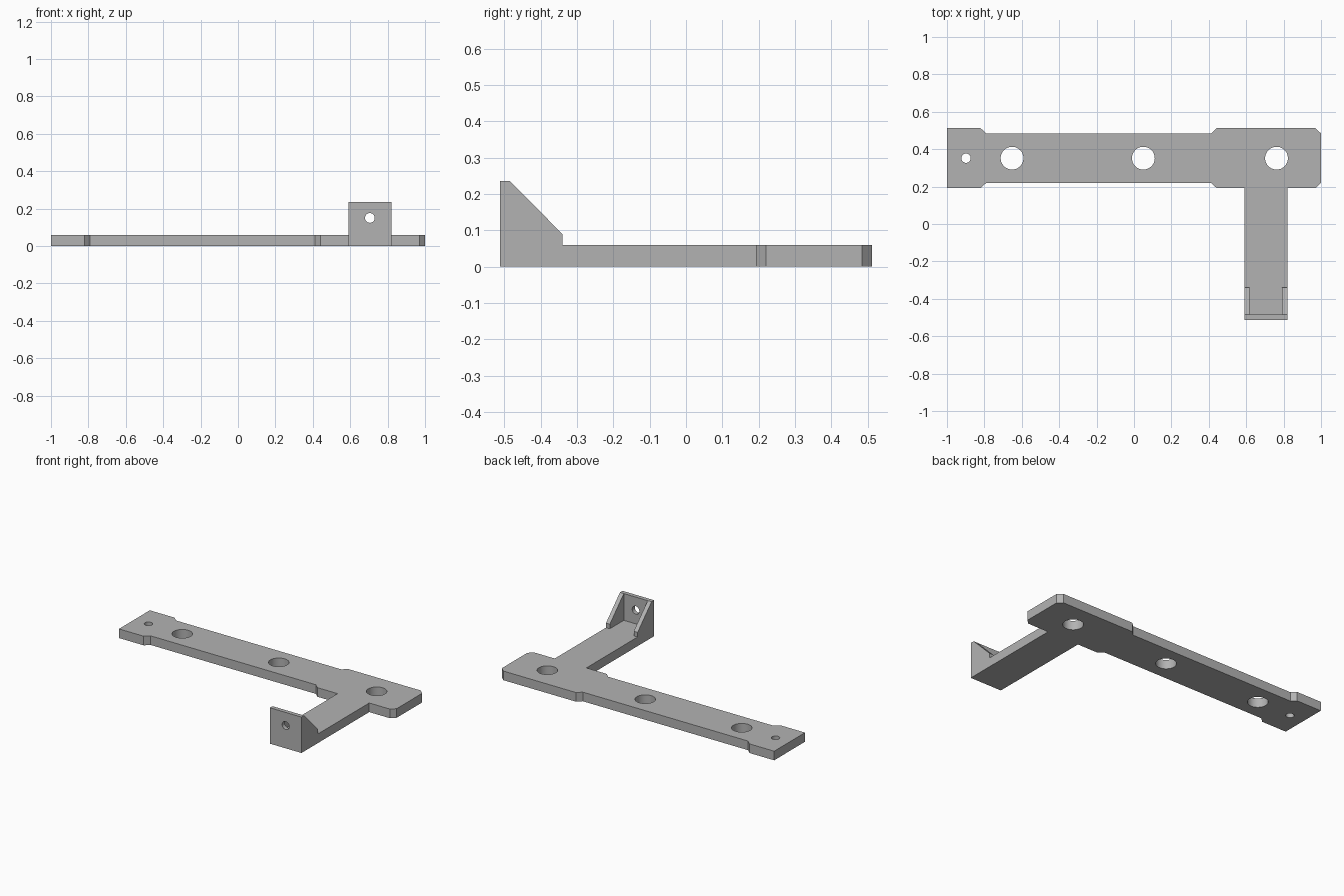
import bpy
import bmesh
import math
from mathutils import Vector

if "Cube" in bpy.data.objects:
    bpy.data.objects.remove(bpy.data.objects["Cube"], do_unlink=True)

THICK = 0.06                 # bar thickness
MID_Y = 0.352                # centre line of the long bar
ARM_L, ARM_R = 0.59, 0.82    # arm sides
FRONT, WALL_BACK = -0.512, -0.485
TOP = 0.236
RIB = 0.028

grey = bpy.data.materials.new("plain grey")
grey.use_nodes = True
grey.diffuse_color = (0.45, 0.45, 0.45, 1)
grey.node_tree.nodes["Principled BSDF"].inputs["Base Color"].default_value = grey.diffuse_color


def prism(name, points, depth):
    """Extrude a closed planar outline along the depth vector."""
    bm = bmesh.new()
    face = bm.faces.new([bm.verts.new(p) for p in points])
    moved = bmesh.ops.extrude_face_region(bm, geom=[face])["geom"]
    bmesh.ops.translate(bm, vec=Vector(depth),
                        verts=[v for v in moved if isinstance(v, bmesh.types.BMVert)])
    bmesh.ops.recalc_face_normals(bm, faces=bm.faces)
    mesh = bpy.data.meshes.new(name)
    bm.to_mesh(mesh)
    bm.free()
    mesh.materials.append(grey)
    obj = bpy.data.objects.new(name, mesh)
    bpy.context.collection.objects.link(obj)
    return obj


def combine(target, tool, operation):
    """Apply a boolean and remove the tool object."""
    mod = target.modifiers.new(operation.lower(), 'BOOLEAN')
    mod.operation, mod.object, mod.solver = operation, tool, 'EXACT'
    bpy.context.view_layer.objects.active = target
    bpy.ops.object.modifier_apply(modifier=mod.name)
    bpy.data.objects.remove(tool, do_unlink=True)


def drill(target, x, y, z, radius, along_y=False):
    """Cut a round hole through the target."""
    bpy.ops.mesh.primitive_cylinder_add(
        vertices=48, radius=radius, depth=0.16, location=(x, y, z),
        rotation=(math.pi / 2 if along_y else 0, 0, 0))
    cutter = bpy.context.object
    cutter.data.materials.append(grey)
    combine(target, cutter, 'DIFFERENCE')


# Long bar: half outline (x, distance from centre line), mirrored front to back
half = [(-1, 0.16), (-0.82, 0.16), (-0.79, 0.132), (0.412, 0.132),
        (0.442, 0.16), (0.97, 0.16), (1, 0.132)]
outline = [(x, MID_Y + d, 0) for x, d in half]
outline += [(x, MID_Y - d, 0) for x, d in reversed(half)]
bracket = prism("mounting_bracket", outline, (0, 0, THICK))

# Arm reaching forward
arm = prism("arm", [(ARM_L, FRONT, 0), (ARM_R, FRONT, 0),
                    (ARM_R, MID_Y - 0.1, 0), (ARM_L, MID_Y - 0.1, 0)], (0, 0, THICK))
combine(bracket, arm, 'UNION')

# Upright front wall
wall = prism("front_wall", [(ARM_L, FRONT, 0), (ARM_R, FRONT, 0),
                            (ARM_R, WALL_BACK, 0), (ARM_L, WALL_BACK, 0)], (0, 0, TOP))
combine(bracket, wall, 'UNION')

# Sloped side ribs
for x in (ARM_L, ARM_R - RIB):
    rib = prism("side_rib", [(x, FRONT, 0), (x, FRONT, TOP), (x, WALL_BACK, TOP),
                             (x, -0.34, 0.09), (x, -0.34, 0)], (RIB, 0, 0))
    combine(bracket, rib, 'UNION')

# Bolt holes in the bar, pilot hole at the end, screw hole in the wall
for x in (-0.652, 0.05, 0.762):
    drill(bracket, x, MID_Y, THICK / 2, 0.061)
drill(bracket, -0.898, MID_Y, THICK / 2, 0.025)
drill(bracket, (ARM_L + ARM_R) / 2, FRONT, 0.15, 0.026, along_y=True)

# Merge coplanar faces, then keep the hole walls smooth and the edges sharp
bm = bmesh.new()
bm.from_mesh(bracket.data)
bmesh.ops.remove_doubles(bm, verts=bm.verts, dist=0.0001)
bmesh.ops.dissolve_limit(bm, angle_limit=0.01, verts=bm.verts, edges=bm.edges)
bm.to_mesh(bracket.data)
bm.free()
bpy.ops.object.select_all(action='DESELECT')
bracket.select_set(True)
bpy.context.view_layer.objects.active = bracket
bpy.ops.object.shade_smooth_by_angle(angle=math.radians(30))
